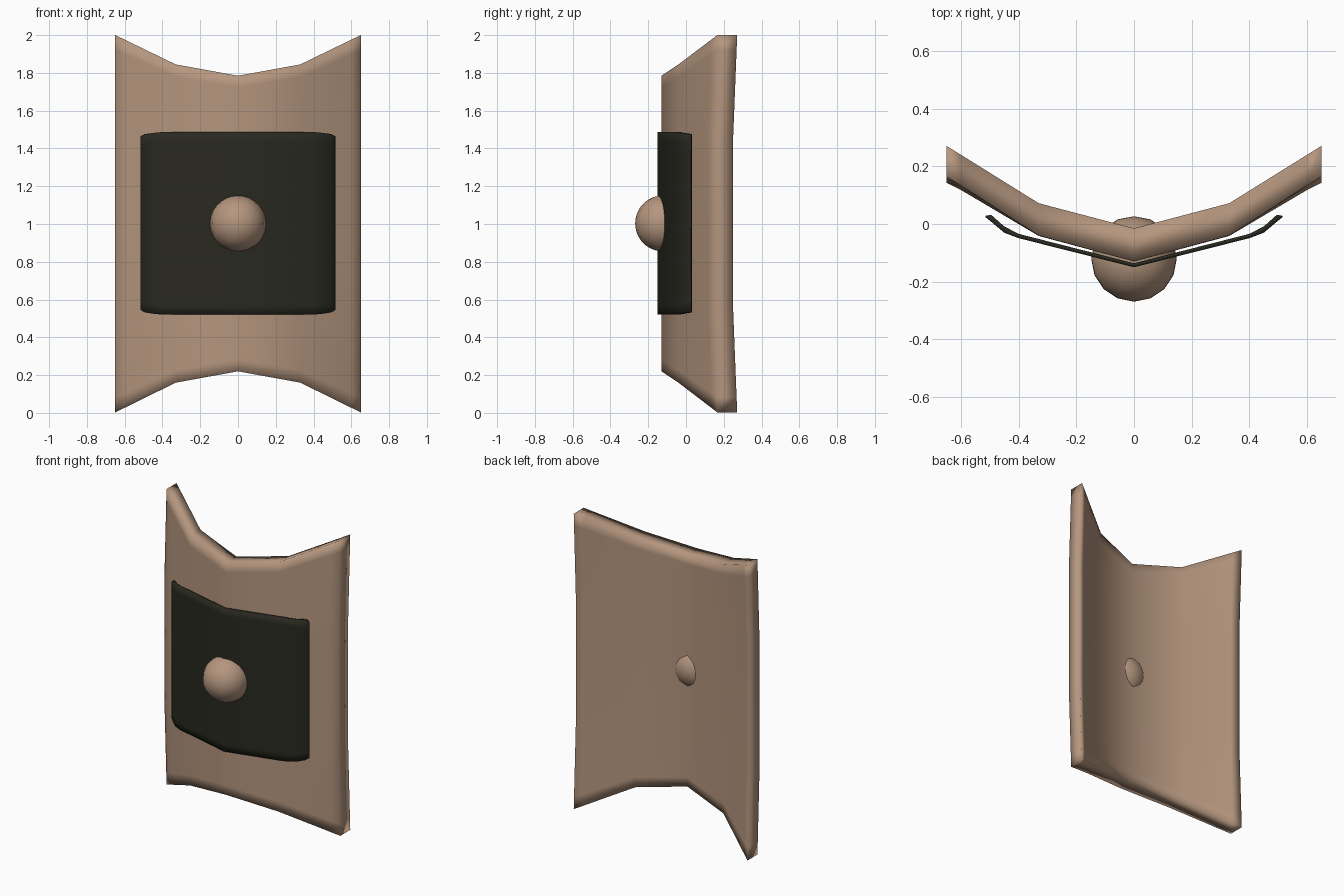
import bpy, bmesh, math

if "Cube" in bpy.data.objects:
    bpy.data.objects.remove(bpy.data.objects["Cube"])


def material(name, rgb):
    m = bpy.data.materials.new(name)
    m.diffuse_color = (*rgb, 1)
    m.use_nodes = True
    m.node_tree.nodes["Principled BSDF"].inputs["Base Color"].default_value = m.diffuse_color
    return m


tan = material("tan", (0.46, 0.305, 0.21))
dark = material("dark olive", (0.022, 0.022, 0.015))


def curved_slab(name, cols, rows, bow, mat):
    """Closed slab from mirrored columns (x, front y, back y, bottom z, top z),
    with rows at height fractions; bow pulls the outer column forward mid-height."""
    full = [(-c[0], *c[1:]) for c in cols[:0:-1]] + cols
    xmax = cols[-1][0]
    bm = bmesh.new()
    grids = []
    for side in (1, 2):
        grid = []
        for c in full:
            line = []
            for t in rows:
                k = min(1, min(t, 1 - t) / 0.28)
                y = c[side] - bow * k * (abs(c[0]) / xmax) ** 4
                line.append(bm.verts.new((c[0], y, c[3] + t * (c[4] - c[3]))))
            grid.append(line)
        grids.append(grid)
    f, b = grids
    n, m = len(full), len(rows)
    for i in range(n - 1):
        for j in range(m - 1):
            for g in (f, b):
                bm.faces.new((g[i][j], g[i + 1][j], g[i + 1][j + 1], g[i][j + 1]))
        for j in (0, m - 1):
            bm.faces.new((f[i][j], f[i + 1][j], b[i + 1][j], b[i][j]))
    for j in range(m - 1):
        for i in (0, n - 1):
            bm.faces.new((f[i][j], f[i][j + 1], b[i][j + 1], b[i][j]))
    bmesh.ops.recalc_face_normals(bm, faces=bm.faces)
    for face in bm.faces:
        face.smooth = True
    me = bpy.data.meshes.new(name)
    bm.to_mesh(me)
    bm.free()
    me.materials.append(mat)
    ob = bpy.data.objects.new(name, me)
    bpy.context.collection.objects.link(ob)
    return ob


# Folded shield board with notched top and bottom
curved_slab("shield_board", [
    (0, -0.13, -0.015, 0.22, 1.785),
    (0.33, -0.04, 0.072, 0.16, 1.845),
    (0.60, 0.134, 0.240, 0.027, 1.976),
    (0.65, 0.165, 0.271, 0.003, 2.0),
], [0, 0.04, 0.28, 0.5, 0.72, 0.96, 1], 0.022, tan)

# Thin dark front plate
curved_slab("front_plate", [
    (0, -0.15, -0.136, 0.52, 1.487),
    (0.40, -0.049, -0.034, 0.52, 1.487),
    (0.45, -0.030, -0.008, 0.525, 1.482),
    (0.495, 0.008, 0.032, 0.532, 1.476),
    (0.515, 0.024, 0.028, 0.545, 1.465),
], [0, 0.05, 0.5, 0.95, 1], 0, dark)

# Round boss through the centre
bpy.ops.mesh.primitive_uv_sphere_add(segments=16, ring_count=24, radius=0.148,
                                     location=(0, -0.121, 1.003))
boss = bpy.context.object
boss.name = "centre_boss"
boss.data.materials.append(tan)
bpy.ops.object.shade_smooth()
